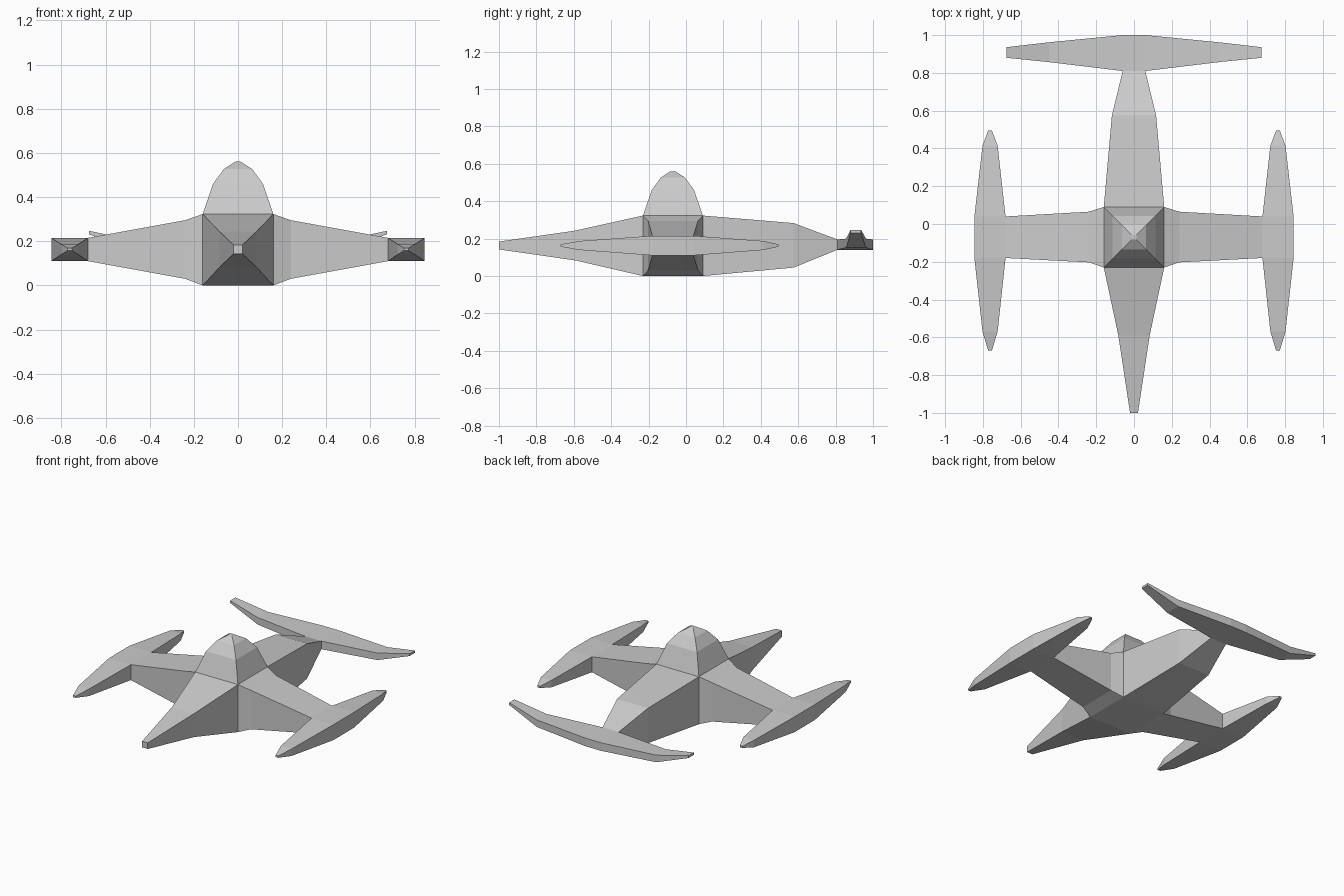
import bpy
import bmesh


def loft(name, axis, stations, mirror=False, start_cap=True, end_cap=True):
    """Skin rectangles along an axis; station = (position, u0, u1, v0, v1)."""
    bm = bmesh.new()
    others = [i for i in range(3) if i != axis]
    rings = []
    for pos, u0, u1, v0, v1 in stations:
        ring = []
        for u, v in ((u0, v0), (u1, v0), (u1, v1), (u0, v1)):
            co = [0, 0, 0]
            co[axis], co[others[0]], co[others[1]] = pos, u, v
            ring.append(bm.verts.new(co))
        rings.append(ring)
    for a, b in zip(rings, rings[1:]):
        for i in range(4):
            j = (i + 1) % 4
            bm.faces.new((a[i], a[j], b[j], b[i]))
    if start_cap:
        bm.faces.new(rings[0])
    if end_cap:
        bm.faces.new(rings[-1])
    bmesh.ops.recalc_face_normals(bm, faces=bm.faces)
    mesh = bpy.data.meshes.new(name)
    bm.to_mesh(mesh)
    bm.free()
    obj = bpy.data.objects.new(name, mesh)
    bpy.context.collection.objects.link(obj)
    if mirror:
        obj.modifiers.new("Mirror", 'MIRROR').use_axis[0] = True
    return obj


X, Y, Z = 0, 1, 2

# Fuselage: nose, square core and tail boom
loft("fuselage", Y, [
    (-1.00, -0.021, 0.021, 0.142, 0.184),
    (-0.59, -0.083, 0.083, 0.083, 0.243),
    (-0.23, -0.16, 0.16, 0.0, 0.323),
    (0.09, -0.16, 0.16, 0.0, 0.323),
    (0.575, -0.117, 0.117, 0.045, 0.283),
    (0.81, -0.06, 0.06, 0.14, 0.195),
], end_cap=False)

# Canopy: square dome on the core
loft("canopy", Z, [
    (0.323, -0.16, 0.16, -0.23, 0.09),
    (0.46, -0.113, 0.113, -0.183, 0.043),
    (0.527, -0.064, 0.064, -0.134, -0.006),
    (0.56, -0.012, 0.012, -0.083, -0.058),
], start_cap=False)

# Main wings
loft("wings", X, [
    (0.16, -0.23, 0.09, 0.0, 0.323),
    (0.24, -0.203, 0.065, 0.03, 0.295),
    (0.68, -0.18, 0.04, 0.11, 0.215),
], mirror=True, start_cap=False, end_cap=False)

# Wingtip pods
loft("wing_pods", Y, [
    (-0.67, 0.752, 0.772, 0.157, 0.169),
    (-0.57, 0.722, 0.802, 0.139, 0.187),
    (-0.18, 0.68, 0.845, 0.11, 0.215),
    (0.04, 0.68, 0.845, 0.11, 0.215),
    (0.415, 0.722, 0.802, 0.139, 0.187),
    (0.495, 0.752, 0.772, 0.157, 0.169),
], mirror=True)

# Tail wing with upturned tips
half = [
    (0.06, 0.81, 1.0, 0.14, 0.195),
    (0.45, 0.857, 0.962, 0.152, 0.2),
    (0.675, 0.88, 0.936, 0.231, 0.247),
]
loft("tail_wing", X, [(-s[0], *s[1:]) for s in reversed(half)] + half)
